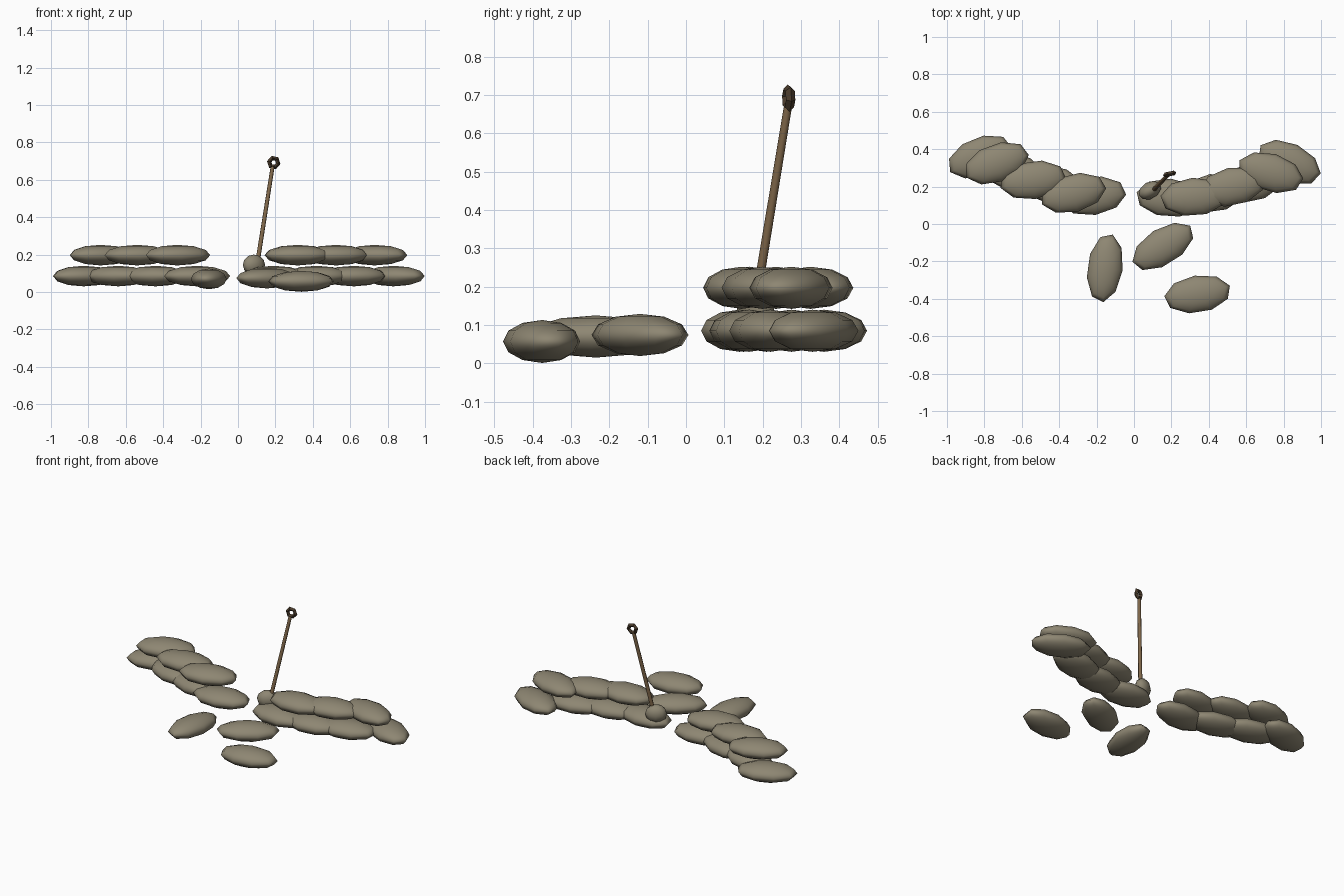
import bpy
from math import radians
from mathutils import Vector

cube = bpy.data.objects.get("Cube")
if cube:
    bpy.data.objects.remove(cube)


def material(name, rgb, rough=0.9):
    m = bpy.data.materials.new(name)
    m.use_nodes = True
    m.diffuse_color = (*rgb, 1)
    bsdf = m.node_tree.nodes["Principled BSDF"]
    bsdf.inputs["Base Color"].default_value = (*rgb, 1)
    bsdf.inputs["Roughness"].default_value = rough
    return m


canvas = material("canvas", (0.27, 0.24, 0.17))
wood = material("wood", (0.22, 0.14, 0.07))
dark_wood = material("dark wood", (0.07, 0.045, 0.025))


def finish(name, mat, smooth=True):
    ob = bpy.context.object
    ob.name = name
    ob.data.materials.append(mat)
    if smooth:
        bpy.ops.object.shade_smooth()
    return ob


def sandbag(name, x, y, z, yaw, size=(0.36, 0.205, 0.11), tilt=0):
    """Plump low-poly bag with one pointed and one blunt end."""
    bpy.ops.mesh.primitive_uv_sphere_add(
        segments=9, ring_count=6, radius=0.5, location=(x, y, z),
        rotation=(0, radians(tilt), radians(yaw)))
    ob = finish(name, canvas)
    ob.scale = size
    return ob


# Two stacked walls: lower row of four bags, upper row of three
rows = {
    "left_lower_bag": (0.085, [(0.19, 0.14, -4), (0.42, 0.165, 8),
                               (0.62, 0.22, 12), (0.83, 0.33, -25)]),
    "left_upper_bag": (0.197, [(0.32, 0.145, 4), (0.525, 0.2, 12),
                               (0.73, 0.275, -16)]),
    "right_lower_bag": (0.085, [(-0.22, 0.15, 188), (-0.44, 0.21, 168),
                                (-0.64, 0.275, 165), (-0.825, 0.36, 202)]),
    "right_upper_bag": (0.197, [(-0.325, 0.165, 194), (-0.54, 0.235, 188),
                                (-0.735, 0.325, 200)]),
}
for name, (z, bags) in rows.items():
    for i, (x, y, yaw) in enumerate(bags):
        sandbag(f"{name}_{i + 1}", x, y, z, yaw)

# Loose bags lying in front
sandbag("loose_bag_right", -0.155, -0.235, 0.07, 262, (0.37, 0.19, 0.11))
sandbag("loose_bag_middle", 0.155, -0.12, 0.074, 32, (0.37, 0.195, 0.11))
sandbag("loose_bag_left", 0.34, -0.375, 0.057, 9, (0.36, 0.2, 0.112))

# Small lump wedged around the pole
sandbag("pole_footing", 0.085, 0.18, 0.145, 30, (0.13, 0.09, 0.11))

# Leaning pole
foot, head = Vector((0.095, 0.172, 0.1)), Vector((0.185, 0.266, 0.67))
lean = head - foot
bpy.ops.mesh.primitive_cone_add(
    vertices=8, radius1=0.012, radius2=0.0105, depth=lean.length,
    location=(foot + head) / 2, rotation=lean.to_track_quat("Z", "Y").to_euler())
finish("pole", wood)
bpy.ops.object.shade_smooth_by_angle(angle=radians(50))

# Faceted ring on the pole head
bpy.ops.mesh.primitive_torus_add(
    major_segments=6, minor_segments=4, major_radius=0.025, minor_radius=0.0125,
    location=(0.191, 0.268, 0.692), rotation=(radians(90), radians(12), radians(12)))
finish("pole_ring", dark_wood, smooth=False)
